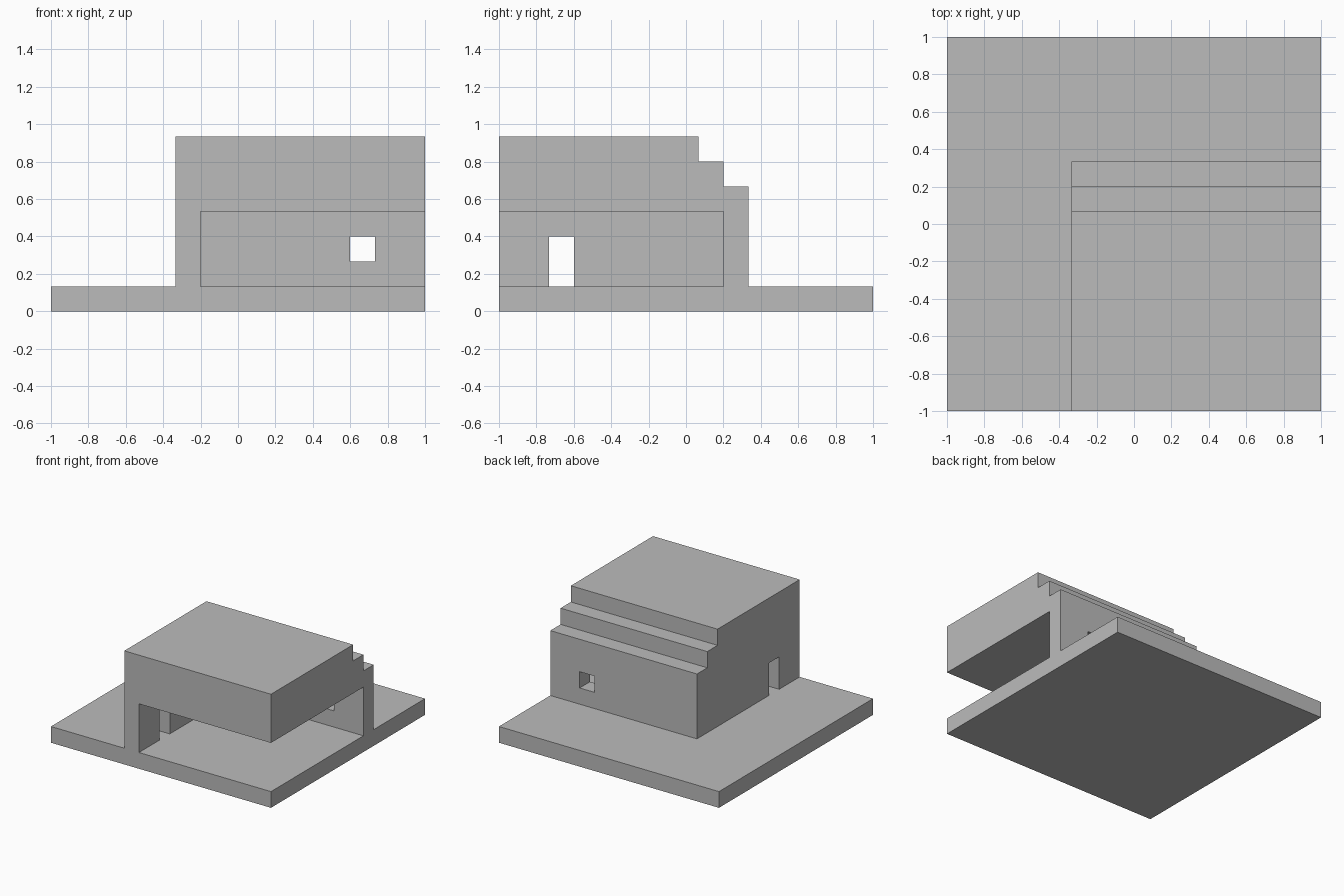
import bpy
import bmesh
from mathutils import Vector

cube = bpy.data.objects.get("Cube")
if cube:
    bpy.data.objects.remove(cube, do_unlink=True)

U = 2 / 15  # building module: wall thickness, step size, slab height

# Single grey finish
grey = bpy.data.materials.new("plain grey")
grey.use_nodes = True
colour = (0.5, 0.5, 0.5, 1)
grey.diffuse_color = colour
grey.node_tree.nodes["Principled BSDF"].inputs["Base Color"].default_value = colour


def extrude_profile(name, profile, x0, x1):
    """Extrude a (y, z) outline along x."""
    bm = bmesh.new()
    face = bm.faces.new([bm.verts.new((x0, y, z)) for y, z in profile])
    out = bmesh.ops.extrude_face_region(bm, geom=[face])
    verts = [g for g in out["geom"] if isinstance(g, bmesh.types.BMVert)]
    bmesh.ops.translate(bm, verts=verts, vec=Vector((x1 - x0, 0, 0)))
    bmesh.ops.recalc_face_normals(bm, faces=bm.faces)
    mesh = bpy.data.meshes.new(name)
    bm.to_mesh(mesh)
    bm.free()
    mesh.materials.append(grey)
    obj = bpy.data.objects.new(name, mesh)
    bpy.context.collection.objects.link(obj)
    return obj


def box(name, x, y, z):
    outline = [(y[0], z[0]), (y[1], z[0]), (y[1], z[1]), (y[0], z[1])]
    return extrude_profile(name, outline, *x)


def cut(target, name, x, y, z):
    """Subtract a box from the target and discard the cutter."""
    cutter = box(name, x, y, z)
    cutter.hide_render = True
    mod = target.modifiers.new(name, "BOOLEAN")
    mod.operation = "DIFFERENCE"
    mod.solver = "EXACT"
    mod.object = cutter
    bpy.context.view_layer.objects.active = target
    bpy.ops.object.modifier_apply(modifier=mod.name)
    bpy.data.objects.remove(cutter, do_unlink=True)


# Square ground slab
box("base_slab", (-1, 1), (-1, 1), (0, U))

# House block with a stepped roof at the back
wall_y, wall_x = 2.5 * U, -2.5 * U
profile = [(-1, U), (wall_y, U)]
for i in range(3):
    y, z = wall_y - i * U, (5 + i) * U
    profile.append((y, z))
    if i < 2:
        profile.append((y - U, z))
profile.append((-1, 7 * U))
house = extrude_profile("house_shell", profile, wall_x, 1)

# Open corner room, doorway and back window
cut(house, "room_cutter", (wall_x + U, 1.2), (-1.2, wall_y - U), (0, 4 * U))
cut(house, "door_cutter", (wall_x - U, wall_x + 2 * U), (-5.5 * U, -4.5 * U), (0, 3 * U))
cut(house, "window_cutter", (4.5 * U, 5.5 * U), (wall_y - 2 * U, wall_y + U), (2 * U, 3 * U))
